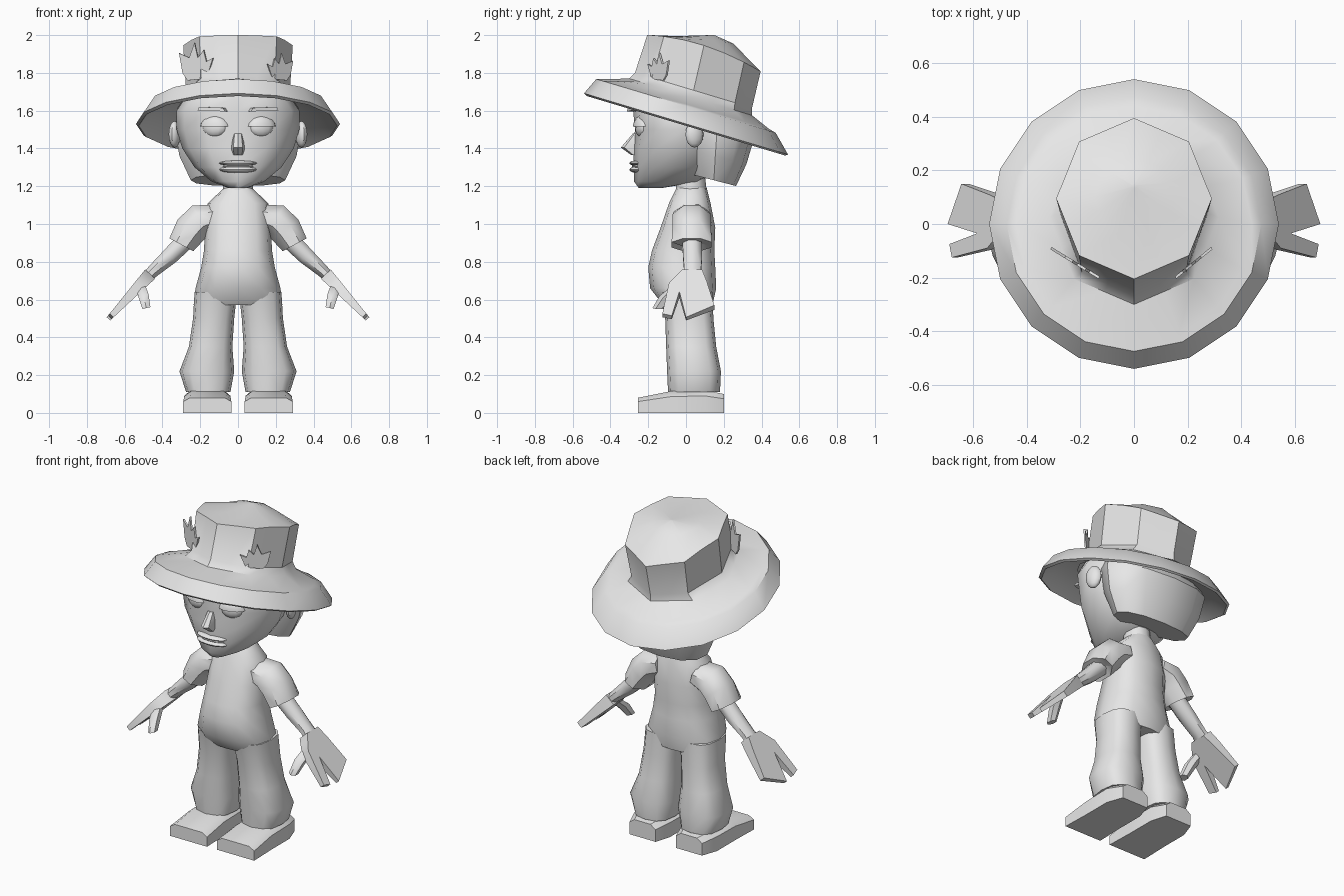
import bpy, bmesh, math
from mathutils import Vector, Matrix

if "Cube" in bpy.data.objects:
    bpy.data.objects.remove(bpy.data.objects["Cube"])

grey = bpy.data.materials.new("plain_grey")
grey.diffuse_color = (0.8, 0.8, 0.8, 1)
grey.use_nodes = True
grey.node_tree.nodes["Principled BSDF"].inputs["Base Color"].default_value = grey.diffuse_color


def finish(name, bm, angle=40):
    bmesh.ops.recalc_face_normals(bm, faces=bm.faces)
    me = bpy.data.meshes.new(name)
    bm.to_mesh(me)
    bm.free()
    ob = bpy.data.objects.new(name, me)
    bpy.context.collection.objects.link(ob)
    me.materials.append(grey)
    bpy.ops.object.select_all(action='DESELECT')
    ob.select_set(True)
    bpy.context.view_layer.objects.active = ob
    bpy.ops.object.shade_smooth_by_angle(angle=math.radians(angle))
    return ob


def loft(name, rings, angle=40, cap_start=True, cap_end=True, side=1):
    """Skin a list of equally long point rings."""
    bm = bmesh.new()
    vs = [[bm.verts.new((p[0] * side, p[1], p[2])) for p in r] for r in rings]
    n = len(rings[0])
    for a, b in zip(vs, vs[1:]):
        for i in range(n):
            j = (i + 1) % n
            bm.faces.new((a[i], a[j], b[j], b[i]))
    if cap_start:
        bm.faces.new(vs[0])
    if cap_end:
        bm.faces.new(vs[-1])
    return finish(name, bm, angle)


def oval(x0, x1, y0, y1, z, tilt=0, power=2.0, n=12):
    """Horizontal rounded ring that can slope along y."""
    pts = []
    for i in range(n):
        a = 2 * math.pi * i / n
        c, s = math.cos(a), math.sin(a)
        x = (x0 + x1) / 2 + (x1 - x0) / 2 * math.copysign(abs(c) ** (2 / power), c)
        y = (y0 + y1) / 2 + (y1 - y0) / 2 * math.copysign(abs(s) ** (2 / power), s)
        pts.append((x, y, z + tilt * y))
    return pts


def tube(name, sections, side, n=8, angle=50):
    """Limb from sections (x, y, z, half width, half depth) running in x and z."""
    rings = []
    for k, (x, y, z, w, d) in enumerate(sections):
        p, q = sections[max(k - 1, 0)], sections[min(k + 1, len(sections) - 1)]
        across = Vector((-(q[2] - p[2]), 0, q[0] - p[0])).normalized()
        ring = []
        for i in range(n):
            a = 2 * math.pi * (i + 0.5) / n
            ring.append(Vector((x, y, z)) + across * w * math.cos(a)
                        + Vector((0, d * math.sin(a), 0)))
        rings.append(ring)
    return loft(name, rings, angle, side=side)


def ball(name, loc, half, turn=0, floor=None):
    """Ellipsoid, optionally keeping only what lies above a local height."""
    bm = bmesh.new()
    bmesh.ops.create_uvsphere(bm, u_segments=12, v_segments=8, radius=1)
    if floor is not None:
        bmesh.ops.bisect_plane(bm, geom=bm.verts[:] + bm.edges[:] + bm.faces[:],
                               plane_co=(0, 0, floor), plane_no=(0, 0, -1), clear_outer=True)
        bmesh.ops.holes_fill(bm, edges=[e for e in bm.edges if e.is_boundary])
    m = Matrix.Translation(loc) @ Matrix.Rotation(turn, 4, 'Z') @ Matrix.Diagonal((*half, 1))
    bmesh.ops.transform(bm, matrix=m, verts=bm.verts)
    return finish(name, bm)


def plate(name, outline, place, thick, angle=30):
    """Flat outline (u, v) mapped by place(u, v, w) and given thickness."""
    bm = bmesh.new()
    top, low = [[bm.verts.new(place(u, v, w)) for u, v in outline] for w in (thick / 2, -thick / 2)]
    bm.faces.new(top)
    bm.faces.new(low[::-1])
    for i in range(len(top)):
        j = (i + 1) % len(top)
        bm.faces.new((top[i], low[i], low[j], top[j]))
    return finish(name, bm, angle)


def body(name, rows, **kw):
    """Symmetric stack of rings from rows (z, half width, front y, back y)."""
    power, tilt = kw.pop("power", 2.0), kw.pop("tilt", 0)
    return loft(name, [oval(-w, w, a, b, z, tilt, power) for z, w, a, b in rows], **kw)


# Head, hair and neck
body("head", [(1.19, .05, -.25, -.13), (1.225, .14, -.275, .08), (1.30, .23, -.275, .18),
              (1.40, .295, -.28, .23), (1.50, .325, -.27, .25), (1.60, .325, -.28, .22),
              (1.68, .27, -.27, .14), (1.74, .2, -.2, .1)], power=2.1)
body("hair", [(1.27, .25, .03, .265), (1.40, .31, -.01, .32), (1.545, .335, -.03, .36),
              (1.64, .29, -.02, .3)], tilt=-.26, power=2.3)
body("neck", [(1.08, .085, -.06, .12), (1.26, .075, -.05, .10)])

# Nose: small wedge
loft("nose", [oval(-.025, .025, -.28, -.22, 1.48, n=8), oval(-.035, .035, -.345, -.22, 1.405, n=8),
              oval(-.03, .03, -.29, -.22, 1.365, n=8)])

# Mouth: two lips with a thin gap
for name, z, h in (("upper_lip", 1.322, .015), ("lower_lip", 1.288, .018)):
    ball(name, (0, -.255, z), (.1, .045, h))
ball("teeth", (0, -.25, 1.305), (.085, .037, .012))

for s in (-1, 1):
    side = "right" if s > 0 else "left"
    # Sleepy eyes with heavy lids, brows and ears
    ball(side + "_eye", (s * .125, -.235, 1.51), (.065, .03, .05), s * .3)
    ball(side + "_eyelid", (s * .125, -.235, 1.51), (.08, .042, .065), s * .3, .1)
    c, t = math.cos(s * .3), math.sin(s * .3)
    plate(side + "_brow", [(-.075, 0), (-.06, .02), (.07, .025), (.08, .005), (0, .005)],
          lambda u, v, w: (s * .13 + s * u * c - w * t, -.262 + s * u * t + w * c, 1.595 + v), .06)
    ball(side + "_ear", (s * .335, .045, 1.475), (.03, .05, .07), s * .3)

# Hat: sloping sixteen-sided brim and eight-sided crown
def brim(r, z):
    return [(r * math.cos(a), r * math.sin(a), z - .3 * r * math.sin(a))
            for a in (math.pi * i / 8 for i in range(16))]


def crown(r, front, back, height):
    pts = []
    for i in range(16):
        a = math.pi * i / 8
        k = math.cos(math.pi / 8) if i % 2 else 1
        x = r * k * math.cos(a)
        y = (front + back) / 2 + (back - front) / 2 * k * math.sin(a)
        pts.append((x, y, height(y)))
    return pts


top = lambda y: 1.972 - .235 * y - .46 * y * y
loft("hat", [brim(.32, 1.61), brim(.45, 1.575), brim(.525, 1.52), brim(.54, 1.53),
             brim(.475, 1.625), brim(.44, 1.635),
             crown(.315, -.30, .35, lambda y: 1.68 - .3 * y),
             crown(.275, -.27, .35, lambda y: 1.72 - .3 * y),
             crown(.29, -.205, .395, top),
             crown(.15, -.05, .25, lambda y: top(y) * .4 + 2.003 * .6),
             crown(.01, .13, .15, lambda y: 2.0)],
     cap_start=False)

# Leaf ornaments on the hat
leaf = [(.25, 0), (.8, .05), (1, .6), (.8, .5), (.72, .8), (.55, .6), (.45, 1), (.3, .6), (0, .72), (.1, .2)]
for name, a, b, z, h in (("left_leaf", (-.31, -.09), (-.13, -.20), 1.76, .2),
                         ("right_leaf", (.29, -.09), (.155, -.20), 1.76, .145)):
    plate(name, leaf, lambda u, v, w: (a[0] + (b[0] - a[0]) * u + w * math.copysign(.5, a[0]),
                                       a[1] + (b[1] - a[1]) * u - w, z + h * v), .009)

# Torso
body("torso", [(1.19, .075, -.05, .11), (1.11, .16, -.09, .13), (.98, .175, -.135, .155),
               (.86, .18, -.18, .15), (.77, .195, -.20, .155), (.66, .225, -.19, .16),
               (.57, .235, -.12, .14)], power=2.4)

hand = [(0, -.02), (.09, -.09), (.30, -.125), (.315, -.075), (.15, -.035), (.325, 0),
        (.243, .15), (.08, .11), (0, .085)]
for s in (-1, 1):
    side = "right" if s > 0 else "left"
    # Flared trouser leg
    rows = [(.64, .005, .23, -.14, .14), (.5, .02, .238, -.11, .145), (.35, .03, .26, -.105, .16),
            (.22, .02, .31, -.10, .185), (.11, .04, .275, -.095, .18)]
    loft(side + "_leg", [oval(a, b, c, d, z, power=2.7) for z, a, b, c, d in rows], side=s)

    # Shoe: sections from heel to toe
    shoe = []
    for y, a, b, h in ((.2, .07, .25, .10), (.1, .04, .285, .12), (-.08, .04, .285, .115), (-.255, .035, .29, .08)):
        shoe.append([(a, y, 0), (b, y, 0), (b, y, h * .75), (b - .035, y, h), (a + .035, y, h), (a, y, h * .75)])
    loft(side + "_shoe", shoe, 35, side=s)

    # Puffed sleeve, bare arm and hand
    tube(side + "_sleeve", [(.12, .03, 1.04, .07, .10), (.20, .03, 1.02, .095, .11),
                            (.25, .03, .97, .095, .11), (.30, .03, .89, .078, .115),
                            (.285, .03, .905, .05, .06)], s)
    tube(side + "_arm", [(.25, .03, .94, .055, .055), (.36, .035, .83, .048, .055),
                         (.45, .035, .75, .036, .048), (.50, .03, .70, .03, .06)], s)
    plate(side + "_hand", hand, lambda u, v, w: (s * (.465 + .68 * u + .73 * w * (1.3 - 2.6 * u)), v,
                                                 .735 - .73 * u + .68 * w * (1.3 - 2.6 * u)), .055, 60)
    tube(side + "_thumb", [(.52, -.03, .68, .03, .035), (.50, -.10, .62, .032, .04),
                           (.485, -.145, .555, .025, .032)], s, 6)
